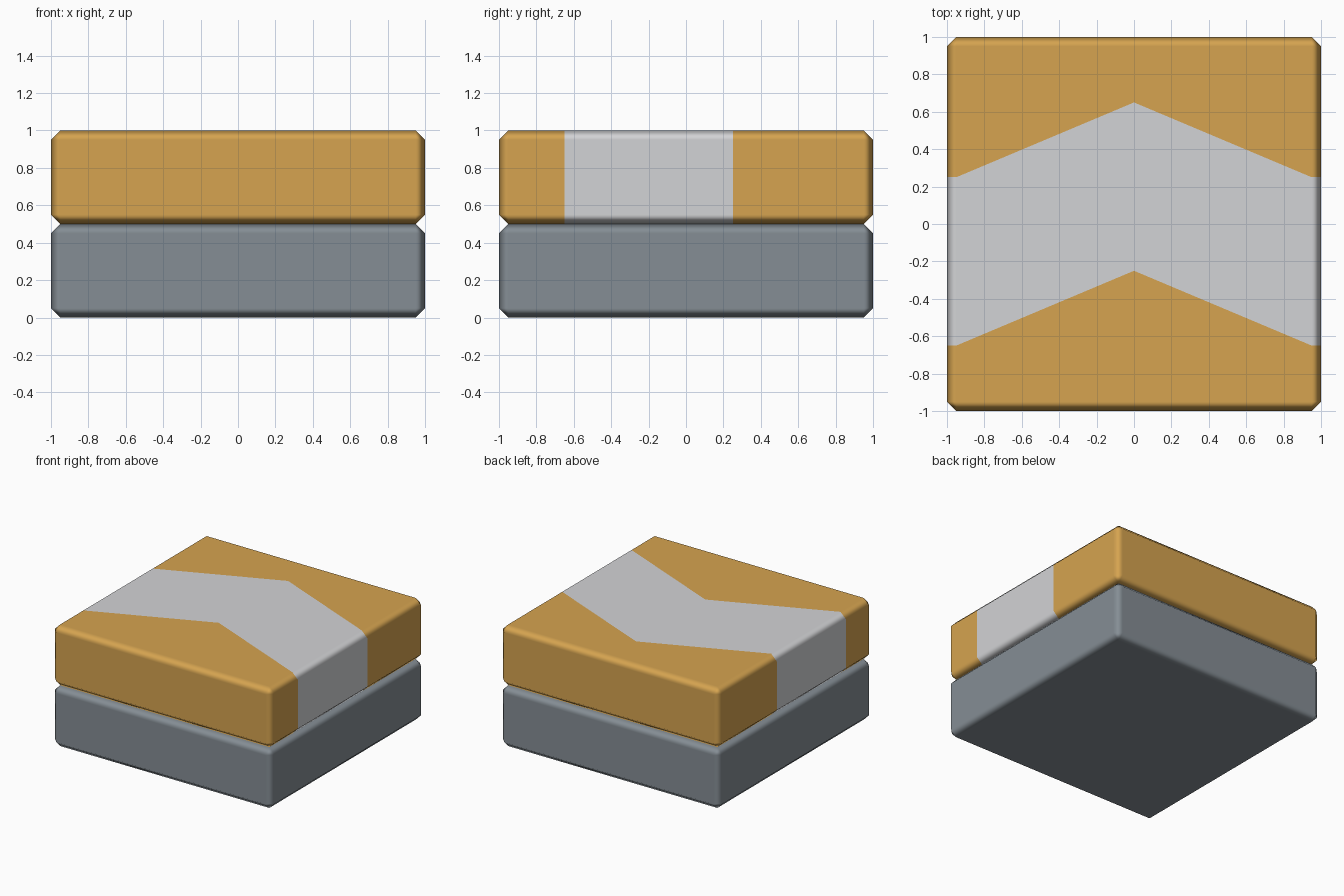
import bpy, bmesh
from mathutils import Vector

if "Cube" in bpy.data.objects:
    bpy.data.objects.remove(bpy.data.objects["Cube"])


def material(name, rgb):
    m = bpy.data.materials.new(name)
    m.diffuse_color = (*rgb, 1)
    m.use_nodes = True
    m.node_tree.nodes["Principled BSDF"].inputs["Base Color"].default_value = m.diffuse_color
    return m


amber = material("amber", (0.67, 0.37, 0.08))
light_grey = material("light grey", (0.65, 0.655, 0.67))
slate = material("slate grey", (0.235, 0.27, 0.30))

BEVEL = 0.05
INNER = 1 - BEVEL
SLOPE = 0.4 / INNER


def slab_mesh(z):
    # chamfered 2 x 2 x 0.5 slab with its base at z
    bm = bmesh.new()
    bmesh.ops.create_cube(bm, size=2)
    for v in bm.verts:
        v.co.z = z + 0.25 + v.co.z * 0.25
    bmesh.ops.bevel(bm, geom=bm.edges[:], offset=BEVEL, segments=1,
                    profile=0.5, affect='EDGES')
    bm.normal_update()
    return bm


def finish(bm, name, mats):
    for f in bm.faces:
        f.smooth = True
    me = bpy.data.meshes.new(name)
    bm.to_mesh(me)
    bm.free()
    ob = bpy.data.objects.new(name, me)
    bpy.context.collection.objects.link(ob)
    for m in mats:
        me.materials.append(m)
    # broad faces stay flat, chamfers blend
    wn = ob.modifiers.new("flat faces", 'WEIGHTED_NORMAL')
    wn.weight = 100
    return ob


def cut(bm, test, point, normal):
    bm.normal_update()
    faces = [f for f in bm.faces if test(f)]
    geom = set(faces)
    for f in faces:
        geom.update(f.edges)
        geom.update(f.verts)
    bmesh.ops.bisect_plane(bm, geom=list(geom), dist=1e-4,
                           plane_co=Vector(point), plane_no=Vector(normal))


def flat(f):
    return abs(f.normal.z) > 0.9


def sideways(f):
    return abs(f.normal.x) > 0.5 and abs(f.normal.y) < 0.1


# lower slab
finish(slab_mesh(0), "lower_slab", [slate])

# upper slab with a chevron band cut into its faces
bm = slab_mesh(0.5)
cut(bm, flat, (0, 0, 0), (1, 0, 0))
for peak in (0.65, -0.25):
    for s in (1, -1):
        cut(bm, lambda f: flat(f) and f.calc_center_median().x * s > 0,
            (0, peak, 0), (s * SLOPE, 1, 0))
    cut(bm, sideways, (0, peak - 0.4, 0), (0, 1, 0))
bm.normal_update()
for f in bm.faces:
    c = f.calc_center_median()
    mid = 0.2 - SLOPE * min(abs(c.x), INNER)
    if (flat(f) or sideways(f)) and abs(c.y - mid) < 0.45:
        f.material_index = 1
finish(bm, "upper_slab", [amber, light_grey])
